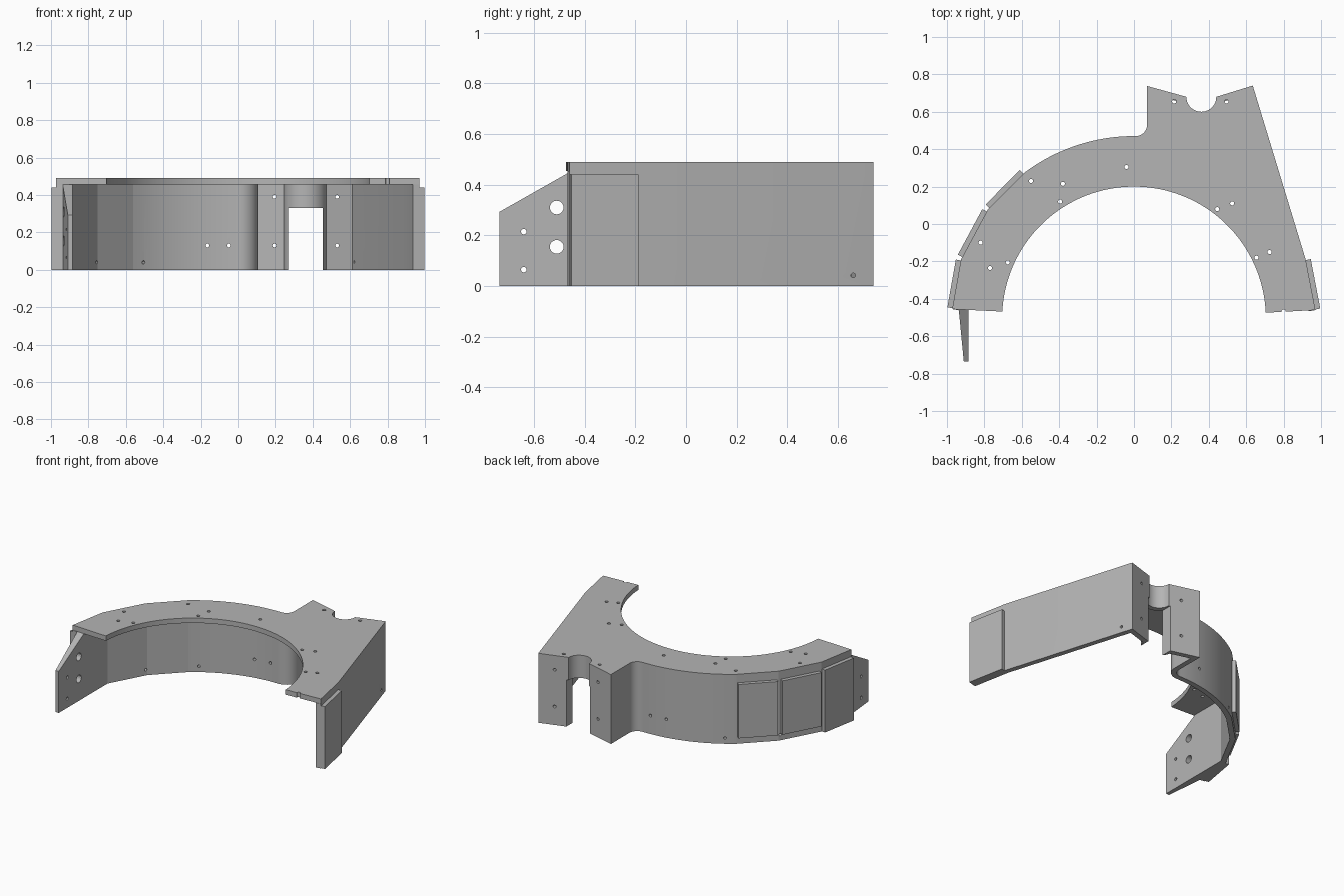
import bpy, bmesh
from math import sin, cos, radians, pi, atan2
from mathutils import Vector, Matrix

cube = bpy.data.objects.get("Cube")
if cube:
    bpy.data.objects.remove(cube)

grey = bpy.data.materials.new("plain grey")
grey.use_nodes = True
colour = (0.46, 0.46, 0.46, 1)
grey.diffuse_color = colour
grey.node_tree.nodes["Principled BSDF"].inputs["Base Color"].default_value = colour

CENTRE = Vector((0, -0.505))
HEIGHT, DECK, WALL = 0.49, 0.455, 0.036


def arc(centre, r, start, end, steps):
    angles = [radians(start + (end - start) * i / steps) for i in range(steps + 1)]
    return [Vector(centre) + r * Vector((cos(a), sin(a))) for a in angles]


def offset(path, d):
    """Shift an open path to its right-hand side with mitred corners."""
    normals = [Vector((b.y - a.y, a.x - b.x)).normalized() for a, b in zip(path, path[1:])]
    result = []
    for i, p in enumerate(path):
        n0, n1 = normals[max(i - 1, 0)], normals[min(i, len(normals) - 1)]
        result.append(p + (n0 + n1) * d / (1 + n0.dot(n1)))
    return result


def finish(name, bm):
    bmesh.ops.recalc_face_normals(bm, faces=bm.faces)
    mesh = bpy.data.meshes.new(name)
    bm.to_mesh(mesh)
    bm.free()
    mesh.materials.append(grey)
    obj = bpy.data.objects.new(name, mesh)
    bpy.context.collection.objects.link(obj)
    return obj


def prism(name, outline, z0, z1, matrix=Matrix()):
    bm = bmesh.new()
    base = bm.faces.new([bm.verts.new((p[0], p[1], z0)) for p in outline])
    top = bmesh.ops.extrude_face_region(bm, geom=[base])["geom"]
    bmesh.ops.translate(bm, vec=(0, 0, z1 - z0),
                        verts=[v for v in top if isinstance(v, bmesh.types.BMVert)])
    bm.transform(matrix)
    return finish(name, bm)


def activate(obj):
    bpy.ops.object.select_all(action="DESELECT")
    obj.select_set(True)
    bpy.context.view_layer.objects.active = obj


def cut(obj, cutter, operation="DIFFERENCE"):
    mod = obj.modifiers.new("cut", "BOOLEAN")
    mod.operation, mod.object, mod.solver = operation, cutter, "EXACT"
    activate(obj)
    bpy.ops.object.modifier_apply(modifier=mod.name)
    bpy.data.objects.remove(cutter)


def drills(holes):
    """One cutter of rods, each given as (centre, direction, radius, length)."""
    bm = bmesh.new()
    for centre, direction, r, length in holes:
        turn = Vector(direction).to_track_quat("Z", "Y").to_matrix().to_4x4()
        bmesh.ops.create_cone(bm, cap_ends=True, segments=20, radius1=r, radius2=r,
                              depth=length, matrix=Matrix.Translation(centre) @ turn)
    obj = finish("drill_cutter", bm)
    obj.hide_render = True
    return obj


# Outer outline: three flat facets, round back, mounting block with notch, slanted side
facets = [Vector(p) for p in ((-0.972, -0.455), (-0.925, -0.19), (-0.78, 0.08))]
back_arc = arc(CENTRE, 0.975, 126.9, 90, 16)
fillet = arc((0.01, 0.53), 0.06, -90, 0, 12)
notch = arc((0.36, 0.68), 0.08, 180, 360, 24)
side = [Vector(p) for p in ((0.635, 0.74), (0.918, -0.19), (0.97, -0.46))]
outer = facets + back_arc + fillet + [Vector((0.07, 0.738))] + notch + side
inner_arc = arc(CENTRE, 0.705, 2.5, 177, 64)

# Top plate with its screw holes
top_plate = prism("top_plate", outer + inner_arc, DECK, HEIGHT)
screw_spots = [(-0.04, 0.305), (-0.55, 0.23), (-0.38, 0.215), (-0.395, 0.12), (-0.82, -0.1),
               (-0.77, -0.235), (-0.675, -0.205), (0.445, 0.08), (0.525, 0.11),
               (0.655, -0.18), (0.725, -0.15), (0.215, 0.655), (0.495, 0.655), (0.8, -0.467)]
cut(top_plate, drills([((x, y, HEIGHT), (0, 0, 1), 0.011, 0.2) for x, y in screw_spots]))

# Skirt wall below the plate, open under the notch
skirt = prism("skirt_wall", outer + offset(outer, WALL)[::-1], 0, DECK)
opening = prism("opening_cutter", [(0.27, 0.5), (0.455, 0.5), (0.455, 0.9), (0.27, 0.9)], -0.1, 0.33)
cut(skirt, opening)
holes = [((x, 0.69, z), (0, 1, 0), 0.01, 0.2) for x in (0.195, 0.53) for z in (0.13, 0.39)]
holes += [((x, 0.45, 0.13), (0, 1, 0), 0.01, 0.2) for x in (-0.165, -0.05)]
holes += [((x, y, 0.04), (x, y - CENTRE.y, 0), 0.009, 0.2) for x, y in ((-0.77, 0.06), (-0.515, 0.3))]
holes.append(((0.65, 0.66, 0.042), (1, 0, 0), 0.009, 0.1))
cut(skirt, drills(holes))


# Raised pads on the flat facets
def pad(name, a, b, z0, z1, trim):
    step = (b - a).normalized() * trim
    line = [a + step, b - step]
    return prism(name, line + offset(line, -0.027)[::-1], z0, z1)


parts = [
    top_plate, skirt,
    pad("right_front_pad", facets[0], facets[1], 0, 0.44, 0.005),
    pad("right_middle_pad", facets[1], facets[2], 0.05, 0.43, 0.015),
    pad("right_rear_pad", facets[2], back_arc[0], 0.05, 0.43, 0.008),
    pad("left_front_pad", side[1], side[2], 0, 0.44, 0.003),
]

# Tapered side wing: plan shape trimmed by a sloped profile, then drilled
wing = prism("side_wing", [(-0.885, -0.735), (-0.91, -0.735), (-0.937, -0.455),
                           (-0.91, -0.24), (-0.885, -0.19)], 0, DECK)
to_side = Matrix(((0, 0, 1, 0), (1, 0, 0, 0), (0, 1, 0, 0), (0, 0, 0, 1)))
slope = prism("slope_cutter", [(-0.9, 0.2), (-0.45, 0.455), (-0.45, 0.6), (-0.9, 0.6)],
              -1.2, -0.6, to_side)
cut(wing, slope)
wing_holes = [(-0.51, 0.31, 0.027), (-0.51, 0.155, 0.027), (-0.64, 0.215, 0.011), (-0.64, 0.065, 0.011)]
cut(wing, drills([((-0.9, y, z), (1, 0, 0), r, 0.3) for y, z, r in wing_holes]))
parts.append(wing)

for part in parts:
    activate(part)
    bpy.ops.object.shade_smooth_by_angle(angle=radians(9))
